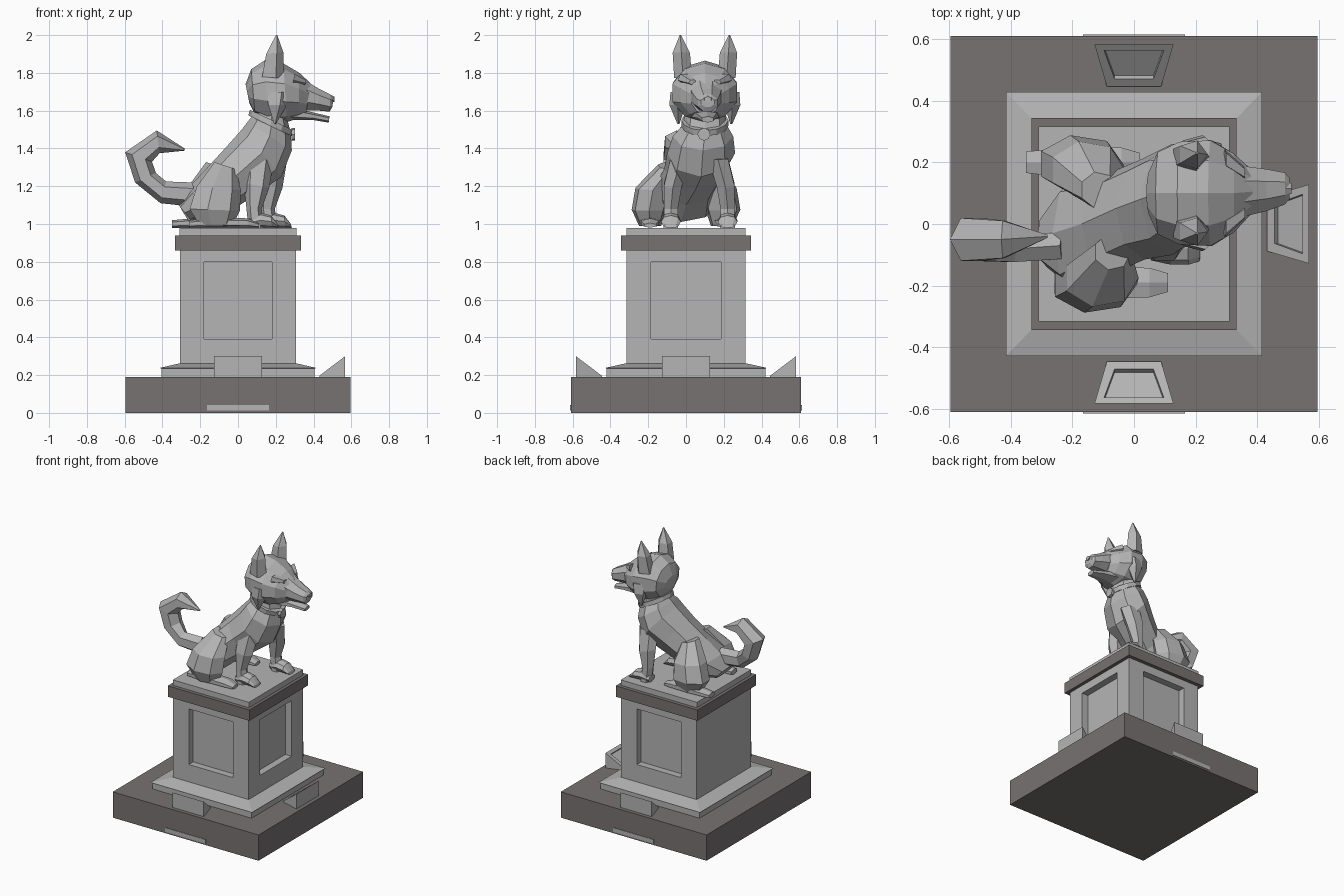
import bpy, bmesh, math
from mathutils import Vector, Matrix


def material(name, rgb):
    m = bpy.data.materials.new(name)
    m.diffuse_color = (*rgb, 1)
    return m


STONE = material("light stone", (0.46, 0.46, 0.46))
DARK = material("dark stone", (0.185, 0.17, 0.165))


def finish(name, bm, mat):
    bmesh.ops.recalc_face_normals(bm, faces=bm.faces)
    me = bpy.data.meshes.new(name)
    bm.to_mesh(me)
    bm.free()
    me.materials.append(mat)
    ob = bpy.data.objects.new(name, me)
    bpy.context.collection.objects.link(ob)
    return ob


def skin(name, rings, mat):
    """Bridge rings of points and cap both ends."""
    bm = bmesh.new()
    vs = [[bm.verts.new(p) for p in r] for r in rings]
    n = len(vs[0])
    for a, b in zip(vs, vs[1:]):
        for i in range(n):
            j = (i + 1) % n
            bm.faces.new((a[i], a[j], b[j], b[i]))
    bm.faces.new(vs[0])
    bm.faces.new(vs[-1])
    return finish(name, bm, mat)


def loft(name, sections, sides=8, mat=STONE, dx=0, turn=0):
    """Section = profile point pair (x0,z0)-(x1,z1), side centre y, half width."""
    rings = []
    for x0, z0, x1, z1, y, b in sections:
        c = Vector(((x0 + x1) / 2 + dx, y, (z0 + z1) / 2))
        h = Vector(((x1 - x0) / 2, 0, (z1 - z0) / 2))
        k = 1 / math.cos(turn)
        rings.append([c + h * math.cos(t) * k + Vector((0, b * k * math.sin(t), 0))
                      for t in (math.tau * i / sides + turn for i in range(sides))])
    return skin(name, rings, mat)


def tiers(name, levels, mat):
    """Square stack of (half x, half y, z)."""
    return skin(name, [[(-x, -y, z), (x, -y, z), (x, y, z), (-x, y, z)]
                       for x, y, z in levels], mat)


def box(name, lo, hi, mat):
    bm = bmesh.new()
    bmesh.ops.create_cube(bm, size=1)
    for v in bm.verts:
        v.co = [(a + b) / 2 + c * (b - a) for a, b, c in zip(lo, hi, v.co)]
    return finish(name, bm, mat)


# Pedestal
tiers("base_slab", [(.595, .61, 0), (.595, .61, .19)], DARK)
tiers("plinth", [(.405, .42, .185), (.405, .42, .235), (.415, .428, .238),
                 (.31, .32, .262)], STONE)
shaft = tiers("pedestal_shaft", [(.308, .316, .24), (.308, .316, .87)], STONE)
tiers("cornice", [(.333, .343, .86), (.333, .343, .94)], DARK)
tiers("top_slab", [(.31, .316, .94), (.31, .316, .98)], STONE)

# Recessed panels on front, back and right
for name, lo, hi in (("front", (-.18, -.4, .39), (.18, -.265, .80)),
                     ("back", (-.18, .265, .39), (.18, .4, .80)),
                     ("right", (.257, -.185, .39), (.4, .185, .80))):
    cutter = box("panel_cutter_" + name, lo, hi, STONE)
    cutter.hide_render = True
    cutter.hide_viewport = True
    mod = shaft.modifiers.new("panel_" + name, 'BOOLEAN')
    mod.object = cutter
    mod.solver = 'EXACT'

# Small plates low on the slab, front and back
for s, name in ((-1, "front"), (1, "back")):
    box("base_plate_" + name, (-.165, s * .61 - .004, .012), (.165, s * .61 + .004, .042), STONE)

# Wedge floodlights with a sunken face
for name, ang, shift in (("front", 0, 0), ("right", 90, .015), ("back", 180, 0)):
    bm = bmesh.new()
    o, i = -.582 + shift, -.446 + shift
    p = [bm.verts.new(c) for c in ((-.128, o, .19), (.128, o, .19), (.128, o, .30),
                                   (-.128, o, .30), (.088, i, .19), (-.088, i, .19),
                                   (.088, i, .197), (-.088, i, .197))]
    for f in ((0, 1, 2, 3), (0, 5, 4, 1), (1, 4, 6, 2), (0, 3, 7, 5), (4, 5, 7, 6)):
        bm.faces.new([p[k] for k in f])
    top = bm.faces.new((p[3], p[2], p[6], p[7]))
    bmesh.ops.recalc_face_normals(bm, faces=bm.faces)
    bmesh.ops.inset_individual(bm, faces=[top], thickness=.04)
    hole = bmesh.ops.extrude_discrete_faces(bm, faces=[top])["faces"][0]
    hole.normal_update()
    bmesh.ops.translate(bm, verts=hole.verts, vec=hole.normal * -.018)
    bmesh.ops.rotate(bm, verts=bm.verts, matrix=Matrix.Rotation(math.radians(ang), 3, 'Z'))
    finish("floodlight_" + name, bm, STONE)

# Torso from rump to neck
loft("torso", [(-.315, 1.10, -.25, 1.02, -.05, .09), (-.265, 1.19, -.10, 1.01, -.03, .19),
               (-.17, 1.29, .01, 1.10, 0, .165), (-.06, 1.41, .13, 1.18, .05, .165),
               (.02, 1.50, .23, 1.25, .08, .18), (.05, 1.54, .285, 1.39, .09, .16),
               (.075, 1.57, .28, 1.48, .10, .115), (.10, 1.66, .25, 1.60, .10, .10)])

# Curled tail
loft("tail", [(-.24, 1.22, -.22, 1.09, -.07, .05), (-.38, 1.225, -.41, 1.11, -.08, .05),
              (-.435, 1.27, -.545, 1.22, -.055, .075), (-.455, 1.33, -.597, 1.38, -.05, .08),
              (-.415, 1.375, -.43, 1.495, -.05, .07), (-.285, 1.388, -.28, 1.398, -.04, .006)],
     sides=6)

# Legs: side sign, body-left side is +y
for s, side in ((-1, "right"), (1, "left")):
    hx = -.045 if s > 0 else 0
    loft("haunch_" + side, [(-.21, .99, -.03, .99, s * .19, .06),
                            (-.27, 1.08, .01, 1.07, s * .195, .095),
                            (-.23, 1.20, .015, 1.18, s * .175, .095),
                            (-.13, 1.33, -.01, 1.29, s * .10 + .01, .06)], 7, dx=hx)
    fy = -.19 if s < 0 else .20
    loft("hind_foot_" + side, [(-.26, 1.02, -.26, .98, fy, .04), (-.10, 1.035, -.10, .98, fy, .06),
                               (.05, 1.03, .05, .98, fy, .055), (.11, 1.005, .11, .98, fy, .035)],
         6, dx=hx * 2)
    y, dx = (-.08, 0) if s < 0 else (.22, .07)
    loft("front_leg_" + side, [(.03, 1.36, .19, 1.34, y - s * .05, .06),
                               (.03, 1.22, .165, 1.19, y - s * .01, .055),
                               (.045, 1.08, .125, 1.08, y, .043),
                               (.055, .98, .14, .98, y, .045)], 6, dx=dx)
    loft("front_paw_" + side, [(.05, 1.03, .06, .98, y, .038), (.12, 1.06, .12, .98, y, .052),
                               (.175, 1.045, .18, .98, y, .052), (.21, 1.0, .215, .98, y, .04)],
         8, dx=dx)

# Head
loft("head", [(.04, 1.74, .06, 1.64, .1, .07), (.07, 1.82, .09, 1.58, .1, .14),
              (.14, 1.865, .16, 1.54, .1, .175), (.24, 1.85, .26, 1.54, .1, .18),
              (.325, 1.80, .32, 1.56, .1, .135), (.385, 1.745, .36, 1.58, .105, .08)], 10)
loft("muzzle", [(.34, 1.77, .34, 1.60, .105, .085), (.43, 1.715, .43, 1.60, .11, .068),
                (.49, 1.685, .485, 1.595, .115, .052), (.505, 1.67, .50, 1.62, .115, .035)],
     8, turn=math.pi / 8)
loft("lower_jaw", [(.28, 1.62, .28, 1.55, .1, .085), (.40, 1.59, .40, 1.55, .11, .055),
                   (.485, 1.57, .48, 1.537, .115, .035)], 6)
loft("nose", [(.475, 1.69, .475, 1.645, .115, .03), (.51, 1.675, .51, 1.645, .115, .02)], 6)

for s, side in ((-1, "right"), (1, "left")):
    loft("ear_" + side, [(.115, 1.78, .245, 1.77, .1 + s * .115, .05),
                         (.14, 1.90, .24, 1.91, .1 + s * .125, .048),
                         (.20, 2.0, .208, 2.0, .1 + s * .13, .004)], 5)
    # Cheek tuft and brow
    loft("cheek_tuft_" + side, [(.14, 1.70, .28, 1.70, .1 + s * .13, .055),
                                (.15, 1.63, .26, 1.63, .1 + s * .145, .045),
                                (.19, 1.53, .20, 1.53, .1 + s * .14, .006)], 5)
    loft("brow_" + side, [(.30, 1.80, .29, 1.74, .1 + s * .11, .035),
                          (.36, 1.765, .355, 1.735, .1 + s * .065, .022)], 5)

# Collar with tag
loft("collar", [(.055, 1.575, .285, 1.465, .1, .125), (.063, 1.605, .295, 1.495, .1, .125)], 12)
bm = bmesh.new()
bmesh.ops.create_cone(bm, cap_ends=True, segments=8, radius1=.034, radius2=.034, depth=.02,
                      matrix=Matrix.Translation((.293, .095, 1.475)) @ Matrix.Rotation(math.pi / 2, 4, 'Y'))
finish("collar_tag", bm, STONE)
